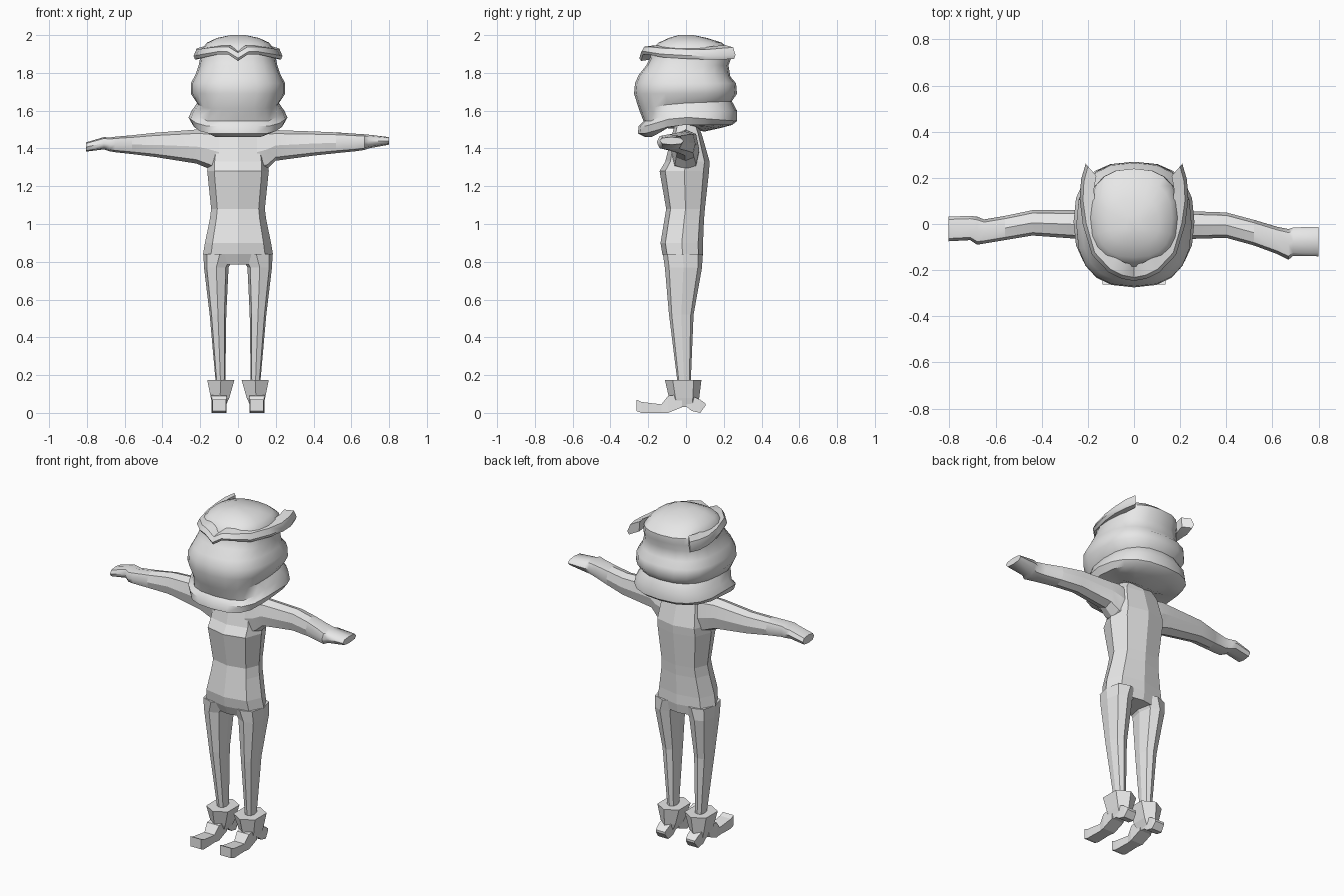
import bpy, bmesh, math
from mathutils import Vector

grey = bpy.data.materials.new("plain grey")
grey.diffuse_color = (0.8, 0.8, 0.8, 1)


def loft(name, rings, smooth=None):
    """Skin a list of equal-length point rings and cap both ends."""
    bm = bmesh.new()
    rows = [[bm.verts.new(p) for p in ring] for ring in rings]
    n = len(rows[0])
    for a, b in zip(rows, rows[1:]):
        for i in range(n):
            j = (i + 1) % n
            bm.faces.new((a[i], a[j], b[j], b[i]))
    bm.faces.new(rows[0])
    bm.faces.new(rows[-1])
    bmesh.ops.recalc_face_normals(bm, faces=bm.faces)
    mesh = bpy.data.meshes.new(name)
    bm.to_mesh(mesh)
    bm.free()
    mesh.materials.append(grey)
    ob = bpy.data.objects.new(name, mesh)
    bpy.context.collection.objects.link(ob)
    if smooth:
        bpy.ops.object.select_all(action='DESELECT')
        ob.select_set(True)
        bpy.context.view_layer.objects.active = ob
        bpy.ops.object.shade_smooth_by_angle(angle=math.radians(smooth))
    return ob


def oval(n, x0, x1, y0, y1, z, power=1.0, turn=0.0):
    """Horizontal ring filling the box x0..x1, y0..y1; power < 1 is squarer."""
    pts = []
    for i in range(n):
        a = 2 * math.pi * (i + turn) / n
        c, s = math.cos(a), math.sin(a)
        c = math.copysign(abs(c) ** power, c)
        s = math.copysign(abs(s) ** power, s)
        pts.append(Vector(((x0 + x1) / 2 + c * (x1 - x0) / 2,
                           (y0 + y1) / 2 + s * (y1 - y0) / 2, z)))
    return pts


def box_ring(x0, x1, y0, y1, z):
    return [(x0, y0, z), (x1, y0, z), (x1, y1, z), (x0, y1, z)]


# Torso: half width, front, back, height
torso = [(0.16, -0.10, 0.08, 0.785), (0.185, -0.125, 0.09, 0.84),
         (0.175, -0.135, 0.09, 0.90), (0.15, -0.115, 0.095, 1.02),
         (0.142, -0.105, 0.10, 1.08), (0.163, -0.14, 0.122, 1.28),
         (0.16, -0.11, 0.125, 1.33), (0.14, -0.075, 0.085, 1.47),
         (0.07, -0.05, 0.05, 1.56)]
loft("torso", [oval(8, -w, w, f, b, z, 0.75) for w, f, b, z in torso])

# Legs: inner x, outer x, front, back, height
leg = [(0.067, 0.118, -0.045, 0.025, 0.16), (0.062, 0.15, -0.09, 0.04, 0.52),
       (0.05, 0.18, -0.112, 0.085, 0.77), (0.01, 0.183, -0.122, 0.088, 0.84)]
# Ankle cuff
cuff = [(0.065, 0.135, -0.07, 0.06, 0.03), (0.04, 0.15, -0.09, 0.07, 0.08),
        (0.01, 0.172, -0.112, 0.082, 0.175)]
# Toe and heel: rings across the foot, as y, low z, high z, half width
toe = [(-0.262, 0.01, 0.07, 0.036), (-0.235, 0.0, 0.058, 0.037),
       (-0.13, 0.0, 0.045, 0.034), (-0.095, 0.0, 0.09, 0.04), (-0.02, 0.03, 0.10, 0.04)]
heel = [(0.0, 0.035, 0.10, 0.035), (0.03, 0.01, 0.09, 0.036),
        (0.075, 0.0, 0.07, 0.034), (0.102, 0.037, 0.05, 0.03)]

for side, s in (("right", -1), ("left", 1)):
    mirror = lambda ring: [Vector((s * p[0], p[1], p[2])) for p in ring]
    loft(side + "_leg", [mirror(oval(8, *r, 0.75)) for r in leg])
    loft(side + "_cuff", [mirror(oval(6, *r, 0.8, 0.5)) for r in cuff])
    for part, prof in (("toe", toe), ("heel", heel)):
        loft(f"{side}_{part}", [mirror([(0.1 - w, y, a), (0.1 + w, y, a),
             (0.1 + w, y, b), (0.1 - w, y, b)]) for y, a, b, w in prof])

# Arms and hands: x, front, back, bottom, top (the two poses differ)
arms = {
    "left": [(0.10, -0.08, 0.07, 1.27, 1.49), (0.155, -0.075, 0.07, 1.29, 1.50),
             (0.20, -0.066, 0.057, 1.335, 1.497), (0.40, -0.06, 0.05, 1.362, 1.49),
             (0.52, -0.093, 0.018, 1.375, 1.485), (0.62, -0.13, -0.012, 1.385, 1.478),
             (0.67, -0.155, -0.022, 1.392, 1.475), (0.69, -0.138, -0.015, 1.40, 1.473),
             (0.80, -0.14, -0.012, 1.42, 1.46)],
    "right": [(-0.10, -0.08, 0.07, 1.27, 1.49), (-0.16, -0.072, 0.07, 1.295, 1.50),
              (-0.22, -0.066, 0.06, 1.32, 1.50), (-0.44, -0.05, 0.06, 1.355, 1.483),
              (-0.56, -0.07, 0.035, 1.37, 1.47), (-0.65, -0.085, 0.02, 1.38, 1.462),
              (-0.68, -0.09, 0.032, 1.385, 1.458), (-0.71, -0.07, 0.035, 1.395, 1.46),
              (-0.805, -0.075, 0.032, 1.383, 1.432)]}
for side, rows in arms.items():
    rings = [[Vector((x, p.x, p.y)) for p in oval(8, f, b, lo, hi, 0, 0.75)]
             for x, f, b, lo, hi in rows]
    loft(side + "_arm", rings[:5], 20)
    loft(side + "_hand", rings[4:], 50)

# Head and hair: half width, front, back, height, front drop, back drop
head = [(0.12, -0.15, 0.10, 1.54, 0.03, 0.05), (0.18, -0.215, 0.19, 1.53, 0.07, 0.02),
        (0.24, -0.255, 0.245, 1.525, 0.045, 0.0), (0.262, -0.25, 0.27, 1.565, 0.045, 0.02),
        (0.245, -0.225, 0.27, 1.60, 0.055, 0.0), (0.217, -0.25, 0.243, 1.64, 0.03, -0.01),
        (0.25, -0.275, 0.27, 1.69, 0.0, 0.0), (0.25, -0.27, 0.265, 1.745, 0.0, 0.0),
        (0.225, -0.25, 0.235, 1.79, 0.0, 0.01), (0.208, -0.21, 0.225, 1.84, 0.0, 0.0),
        (0.20, -0.19, 0.24, 1.88, 0.0, 0.0), (0.195, -0.185, 0.24, 1.92, 0.0, 0.0),
        (0.165, -0.145, 0.19, 1.96, 0.0, 0.0), (0.11, -0.09, 0.11, 1.985, 0.0, 0.0),
        (0.04, -0.04, 0.04, 2.0, 0.0, 0.0)]
rings = []
for w, f, b, z, fd, bd in head:
    ring = oval(20, -w, w, f, b, z, 0.8)
    for p in ring:
        if p.y < -0.06:
            p.z -= fd * min(1, (p.y + 0.06) / (f + 0.06) * 1.3)
        elif p.y > 0:
            p.z -= bd * p.y / b
    rings.append(ring)
loft("head", rings, 40)

# Raised cap band: a peak at the front, a pointed roll at each back corner
band = [(0.0, -0.225, 1.885, 0.022), (0.05, -0.215, 1.918, 0.02),
        (0.10, -0.19, 1.918, 0.02), (0.165, -0.12, 1.907, 0.024),
        (0.20, 0.0, 1.90, 0.025), (0.215, 0.10, 1.897, 0.026),
        (0.212, 0.18, 1.90, 0.03), (0.195, 0.245, 1.905, 0.03)]
for side, s in (("right", -1), ("left", 1)):
    rings = []
    for x, y, z, h in band:
        out = Vector((x, y - 0.02, 0)).normalized() * 0.022
        c = Vector((x, y, z))
        ring = [c - out * 2.2 + Vector((0, 0, h * 1.4)), c + out * 0.3 + Vector((0, 0, h)),
                c + out + Vector((0, 0, -h * 0.3)), c + out * 0.6 + Vector((0, 0, -h)),
                c - out * 2 + Vector((0, 0, -h * 0.6))]
        rings.append([Vector((s * p.x, p.y, p.z)) for p in ring])
    loft(side + "_cap_band", rings, 45)
